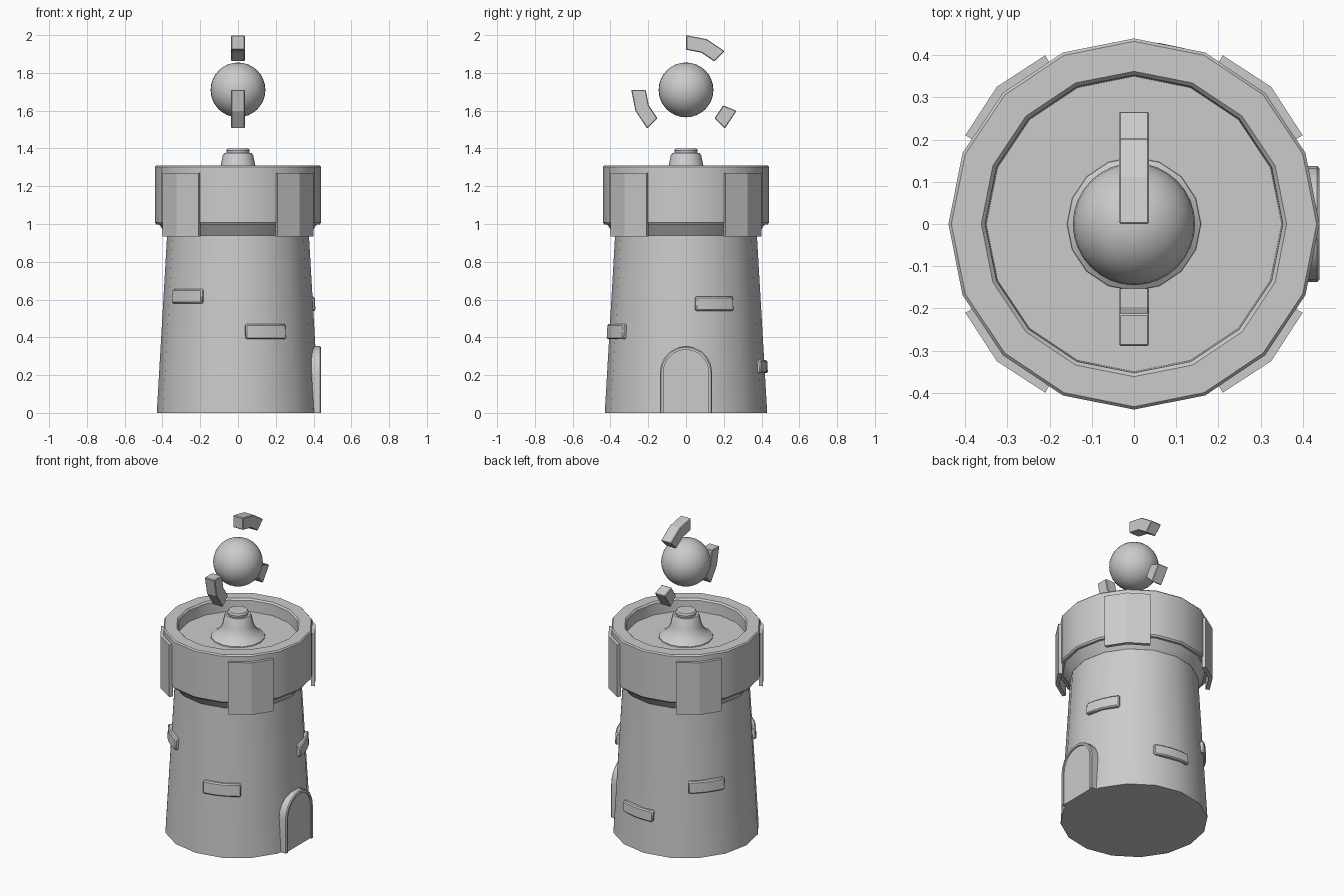
import bpy, bmesh, math
from math import sin, cos, pi, radians

if "Cube" in bpy.data.objects:
    bpy.data.objects.remove(bpy.data.objects["Cube"])


def finish(name, bm, angle=30, bevel=0):
    bmesh.ops.recalc_face_normals(bm, faces=bm.faces)
    me = bpy.data.meshes.new(name)
    bm.to_mesh(me)
    bm.free()
    ob = bpy.data.objects.new(name, me)
    bpy.context.collection.objects.link(ob)
    bpy.ops.object.select_all(action='DESELECT')
    bpy.context.view_layer.objects.active = ob
    ob.select_set(True)
    if bevel:
        m = ob.modifiers.new("bevel", 'BEVEL')
        m.width, m.segments, m.limit_method = bevel, 1, 'ANGLE'
    if angle:
        bpy.ops.object.shade_smooth_by_angle(angle=radians(angle))
    return ob


def lathe(name, profile, n=16, angle=30):
    """Spin an (r, z) profile around z and cap both ends."""
    bm = bmesh.new()
    rings = [[bm.verts.new((r * cos(2 * pi * i / n), r * sin(2 * pi * i / n), z)) for i in range(n)]
             for r, z in profile]
    for a, b in zip(rings, rings[1:]):
        for i in range(n):
            j = (i + 1) % n
            bm.faces.new((a[i], a[j], b[j], b[i]))
    bm.faces.new(rings[0])
    bm.faces.new(rings[-1])
    return finish(name, bm, angle)


def sweep(name, sections, angle=0, bevel=0):
    """Join equal-size cross-sections into a closed solid."""
    bm = bmesh.new()
    rows = [[bm.verts.new(p) for p in s] for s in sections]
    n = len(rows[0])
    for a, b in zip(rows, rows[1:]):
        for i in range(n):
            j = (i + 1) % n
            bm.faces.new((a[i], a[j], b[j], b[i]))
    bm.faces.new(rows[0])
    bm.faces.new(rows[-1])
    return finish(name, bm, angle, bevel)


def wall(z):
    return 0.43 - 0.058 * z


def curved_block(name, a0, a1, steps, z0, z1, inner, outer, angle=0, bevel=0):
    """Block wrapped around the tower; inner/outer are functions of (z, t)."""
    secs = []
    for k in range(steps + 1):
        t = k / steps
        a = radians(a0 + (a1 - a0) * t)
        secs.append([(r * cos(a), r * sin(a), z) for r, z in (
            (inner(z0, t), z0), (outer(z0, t), z0), (outer(z1, t), z1), (inner(z1, t), z1))])
    return sweep(name, secs, angle, bevel)


# tapered tower wall
lathe("tower_wall", [(wall(0), 0), (wall(0.97), 0.97)])

# parapet with sloped underside and sunken floor
lathe("parapet", [(0.365, 0.94), (0.376, 0.94), (0.418, 0.998), (0.433, 0.998), (0.44, 1.008),
                  (0.44, 1.302), (0.433, 1.31), (0.362, 1.31), (0.353, 1.30), (0.35, 1.23)])

# four hanging plates around the parapet
for i in range(4):
    curved_block(f"parapet_plate_{i + 1}", 27.7 + 90 * i, 62.3 + 90 * i, 2, 0.935, 1.27,
                 lambda z, t: 0.428 + 0.01 * (1 - abs(2 * t - 1)),
                 lambda z, t: 0.452 + 0.008 * (1 - abs(2 * t - 1)))

# flared pedestal with cap
lathe("pedestal", [(0.16, 1.225), (0.158, 1.235), (0.128, 1.255), (0.105, 1.28), (0.092, 1.31),
                   (0.08, 1.365), (0.073, 1.375), (0.06, 1.375), (0.062, 1.39), (0.055, 1.40)])

# floating orb
bm = bmesh.new()
bmesh.ops.create_uvsphere(bm, u_segments=32, v_segments=16, radius=0.145)
finish("orb", bm, 60).location.z = 1.71

# broken ring pieces around the orb, in the yz plane
for i, angs in enumerate([(90, 67.5, 45), (180, 202.5, 225), (-45, -22.5)]):
    secs = []
    for d in angs:
        c, s = cos(radians(d)), sin(radians(d))
        secs.append([(x, r * c, 1.71 + r * s) for x, r in
                     ((-0.036, 0.213), (0.036, 0.213), (0.036, 0.29), (-0.036, 0.29))])
    sweep(f"ring_piece_{i + 1}", secs, 0, 0.004)

# raised bricks: start angle, end angle, bottom, top
for i, (a0, a1, z0, z1) in enumerate([(211, 242, 0.58, 0.655), (275.5, 307.5, 0.39, 0.47),
                                      (7, 38, 0.54, 0.615), (66, 98, 0.21, 0.28),
                                      (127, 158, 0.41, 0.485)]):
    curved_block(f"brick_{i + 1}", a0, a1, 4, z0, z1,
                 lambda z, t: wall(z) - 0.04, lambda z, t: wall(z) + 0.016, 40, 0.007)


# arched door and its frame on the right side
def arch(w, spring, n=10):
    return ([(-w, 0)] + [(-w * cos(pi * k / n), spring + w * sin(pi * k / n)) for k in range(n + 1)]
            + [(w, 0)])


sweep("door_panel", [[(x, y, z) for y, z in arch(0.125, 0.215)] for x in (0.35, 0.431)], 30)
outer, inner = arch(0.138, 0.215), arch(0.12, 0.215)
sweep("door_frame", [[(0.36, *o), (0.434, *o), (0.44, o[0] * 0.96, o[1] * 0.985), (0.44, *i), (0.36, *i)]
                     for o, i in zip(outer, inner)], 30)
